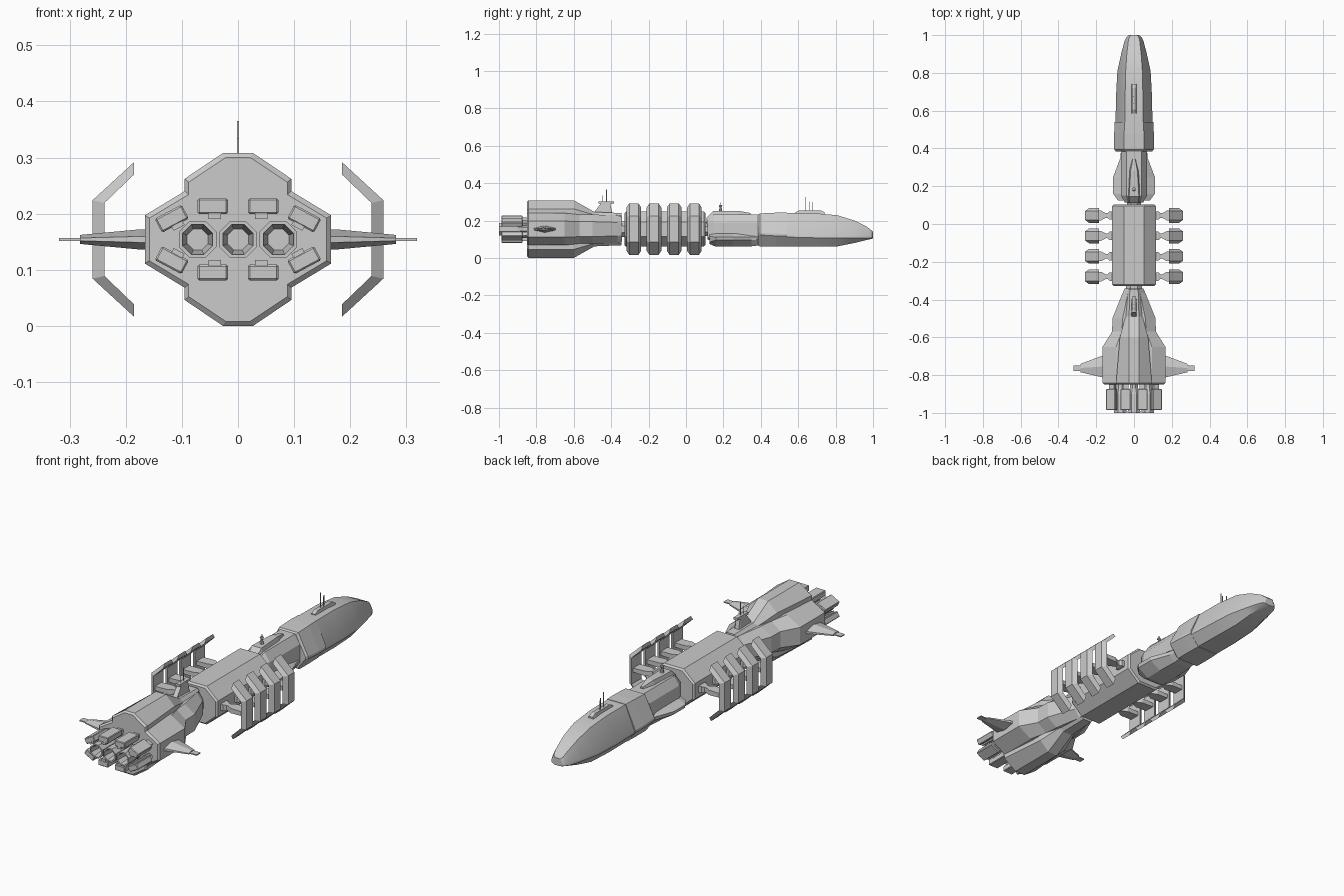
import bpy, bmesh, math
from mathutils import Matrix, Vector

ZC = 0.154  # height of the ship's axis


def make(name, rings, closed=False):
    """Skin a list of equal-length point rings; cap the ends or close the loop."""
    bm = bmesh.new()
    vs = [[bm.verts.new(p) for p in r] for r in rings]
    n, m = len(rings[0]), len(rings)
    for i in range(m if closed else m - 1):
        a, b = vs[i], vs[(i + 1) % m]
        for j in range(n):
            bm.faces.new((a[j], a[(j + 1) % n], b[(j + 1) % n], b[j]))
    if not closed:
        bm.faces.new(vs[0])
        bm.faces.new(vs[-1])
    bmesh.ops.recalc_face_normals(bm, faces=bm.faces)
    me = bpy.data.meshes.new(name)
    bm.to_mesh(me)
    bm.free()
    ob = bpy.data.objects.new(name, me)
    bpy.context.collection.objects.link(ob)
    return ob


def hull(name, stations, flip=False):
    """Loft along y from half sections [(x, z)...], mirrored in x, optionally flipped in z."""
    rings = []
    for y, half in stations:
        pts = half + [(-x, z) for x, z in reversed(half)]
        rings.append([(x, y, 2 * ZC - z if flip else z) for x, z in pts])
    return make(name, rings)


def sym(a, h, b, k):
    """Half octagon about the axis: top half-width a, height h, side half-width b, side height k."""
    return [(a, ZC + h), (b, ZC + k), (b, ZC - k), (a, ZC - h)]


def box(name, c, s, rot=0.0, bevel=0.0):
    x, y, z = (v / 2 for v in s)
    ring = lambda yy: [(x, yy, z), (-x, yy, z), (-x, yy, -z), (x, yy, -z)]
    ob = make(name, [ring(-y), ring(y)])
    ob.data.transform(Matrix.Translation(c) @ Matrix.Rotation(rot, 4, 'Y'))
    if bevel:
        mod = ob.modifiers.new("bevel", 'BEVEL')
        mod.width, mod.segments = bevel, 1
    return ob


def lathe(name, c, prof, n=8, axis='Y', closed=False):
    """Revolve (radius, position) pairs about an axis through c."""
    rings = []
    for r, t in prof:
        ring = []
        for i in range(n):
            a = 2 * math.pi * (i + 0.5) / n
            u, v = r * math.cos(a), r * math.sin(a)
            ring.append(Vector(c) + Vector((u, t, v) if axis == 'Y' else (u, v, t)))
        rings.append(ring)
    return make(name, rings, closed)


# Nose hull: collar, then long tapering body with a blunt tip
def nose(a, top, b, mid, c, bot):
    return [(a, top), (b, mid), (b, mid - .012), (c, bot)]


hull("nose_collar", [
    (.385, nose(.046, .230, .097, .135, .055, .068)),
    (.395, nose(.052, .238, .105, .135, .058, .060)),
    (.480, nose(.052, .242, .105, .130, .058, .060)),
    (.540, nose(.050, .242, .102, .128, .056, .060))])
nose_ob = hull("nose_hull", [
    (.530, nose(.048, .240, .098, .124, .056, .062)),
    (.680, nose(.047, .240, .095, .120, .055, .060)),
    (.810, nose(.044, .228, .088, .119, .050, .062)),
    (.900, nose(.038, .200, .068, .119, .040, .080)),
    (.970, nose(.030, .165, .050, .119, .028, .097)),
    (.992, nose(.024, .147, .038, .120, .022, .102)),
    (1.00, nose(.015, .140, .025, .120, .015, .104))])

# Sensor block with three masts on the nose
hull("nose_sensor_block", [(.585, [(.010, .244), (.014, .236)]),
                           (.605, [(.010, .255), (.014, .236)]),
                           (.720, [(.010, .255), (.014, .236)]),
                           (.740, [(.010, .244), (.014, .236)])])
for x, y, top in ((0, .640, .327), (.005, .658, .303), (-.005, .675, .300)):
    box("nose_mast", (x, y, (top + .25) / 2), (.003, .003, top - .25))

# Neck between nose and cargo section
hull("neck", [(.115, [(.030, .210), (.050, .190), (.050, .110), (.035, .100)]),
              (.150, [(.040, .232), (.068, .190), (.068, .100), (.045, .085)]),
              (.400, [(.040, .232), (.068, .190), (.068, .100), (.045, .085)])])
hull("neck_spine", [(.110, [(.022, .215), (.030, .180)]),
                    (.145, [(.026, .250), (.038, .200)]),
                    (.280, [(.018, .252), (.034, .200)]),
                    (.345, [(.006, .240), (.015, .200)])])
hull("neck_keel", [(.125, [(.060, .125), (.085, .115), (.075, .085), (.045, .075)]),
                   (.160, [(.070, .130), (.110, .112), (.106, .095), (.050, .060)]),
                   (.250, [(.070, .130), (.110, .112), (.106, .095), (.050, .060)]),
                   (.350, [(.060, .130), (.072, .112), (.070, .095), (.045, .062)]),
                   (.450, [(.050, .130), (.065, .112), (.060, .095), (.040, .075)])])
lathe("neck_turret", (0, .185, 0), [(.010, .245), (.008, .262), (.005, .268), (.005, .274),
                                    (.010, .278), (.008, .284)], axis='Z')
box("neck_turret_mast", (0, .185, .288), (.003, .003, .016))

# Couplings at both ends of the cargo section
lathe("front_coupling", (0, 0, ZC), [(.040, .09), (.040, .13)])
lathe("rear_coupling", (0, 0, ZC), [(.045, -.36), (.045, -.31)])

# Cargo barrel
hull("cargo_barrel", [(-.328, sym(.050, .086, .108, .036)), (-.320, sym(.054, .094, .116, .038)),
                      (.095, sym(.054, .094, .116, .038)), (.103, sym(.050, .086, .108, .036))])

# Bracket ribs and their arms, four per side
for y in (.045, -.063, -.171, -.279):
    for s in (-1, 1):
        path = [((.185, .292), (.185, .270)), ((.259, .224), (.238, .219)),
                ((.259, .084), (.238, .089)), ((.185, .016), (.185, .038))]
        path = [((o[0], o[1] if i < 2 else 2 * ZC - path[3 - i][0][1]),
                 (q[0], q[1] if i < 2 else 2 * ZC - path[3 - i][1][1]))
                for i, (o, q) in enumerate(path)]
        make("rib", [[(s * o[0], y - .024, o[1]), (s * o[0], y + .024, o[1]),
                      (s * q[0], y + .039, q[1]), (s * q[0], y - .039, q[1])] for o, q in path])
        make("rib_arm", [[(s * x, y - w, ZC + h), (s * x, y + w, ZC + h),
                          (s * x, y + w, ZC - h), (s * x, y - w, ZC - h)]
                         for x, w, h in ((.11, .022, .016), (.130, .022, .016), (.140, .012, .012),
                                         (.148, .012, .012), (.175, .026, .012), (.242, .026, .010))])

# Engine hull, with towers above and below
hull("engine_hull", [(-.850, sym(.088, .080, .158, .038)), (-.842, sym(.095, .086, .166, .043)),
                     (-.650, sym(.095, .086, .166, .043)), (-.570, sym(.065, .078, .116, .040)),
                     (-.500, sym(.060, .078, .114, .040)), (-.365, sym(.032, .074, .060, .036)),
                     (-.342, sym(.028, .066, .050, .034))])
for name, flip in (("upper_tower", False), ("lower_tower", True)):
    hull(name, [(-.850, [(.022, .300), (.088, .256), (.088, .20)]),
                (-.842, [(.027, .308), (.095, .262), (.095, .20)]),
                (-.600, [(.027, .308), (.075, .262), (.075, .20)]),
                (-.490, [(.026, .246), (.045, .230), (.045, .20)]),
                (-.345, [(.022, .240), (.030, .228), (.030, .20)])], flip)

# Command mast on the engine hull
hull("mast_base", [(-.490, [(.012, .246), (.016, .235)]), (-.455, [(.011, .292), (.014, .235)]),
                   (-.405, [(.011, .292), (.014, .235)]), (-.395, [(.010, .240), (.014, .235)])])
hull("mast_cap", [(-.468, [(.012, .301), (.012, .290)]), (-.385, [(.010, .301), (.010, .290)])])
box("mast_antenna", (0, -.425, .332), (.003, .004, .066))
box("mast_antenna_short", (0, -.445, .317), (.003, .003, .036))

# Side fins
for s in (-1, 1):
    make("fin", [[(s * x, a, ZC + h * .3), (s * x, (a + b) / 2, ZC + h), (s * x, b, ZC + h * .3),
                  (s * x, b, ZC - h * .3), (s * x, (a + b) / 2, ZC - h), (s * x, a, ZC - h * .3)]
                 for x, a, b, h in ((.155, -.815, -.695, .018), (.175, -.810, -.700, .018),
                                    (.282, -.785, -.740, .008))])
    box("fin_tip", (s * .299, -.763, ZC), (.040, .030, .005))

# Engine nozzles
for x in (-.072, 0, .072):
    lathe("nozzle", (x, 0, ZC),
          [(.024, -.845), (.024, -.870), (.034, -.900), (.036, -1.0), (.029, -1.0), (.020, -.930),
           (.002, -.930)])

# Thruster pods around the nozzles, each on a strut
for s in (-1, 1):
    for t in (-1, 1):
        for x, z, rot in ((.045, .059, 0), (.118, .037, math.radians(28))):
            c = (s * x, -.930, ZC + t * z)
            box("thruster_pod", c, (.054, .112, .028), s * t * rot, .003)
            box("pod_strut", (c[0] * .97, -.862, ZC + t * z * .92), (.030, .06, .016), s * t * rot)
            box("pod_rail", (c[0] * .92, -.915, ZC + t * z * .75), (.022, .14, .016), s * t * rot)

# Smooth the nose slightly, leaving hard creases
bpy.context.view_layer.objects.active = nose_ob
nose_ob.select_set(True)
bpy.ops.object.shade_smooth_by_angle(angle=math.radians(25))
